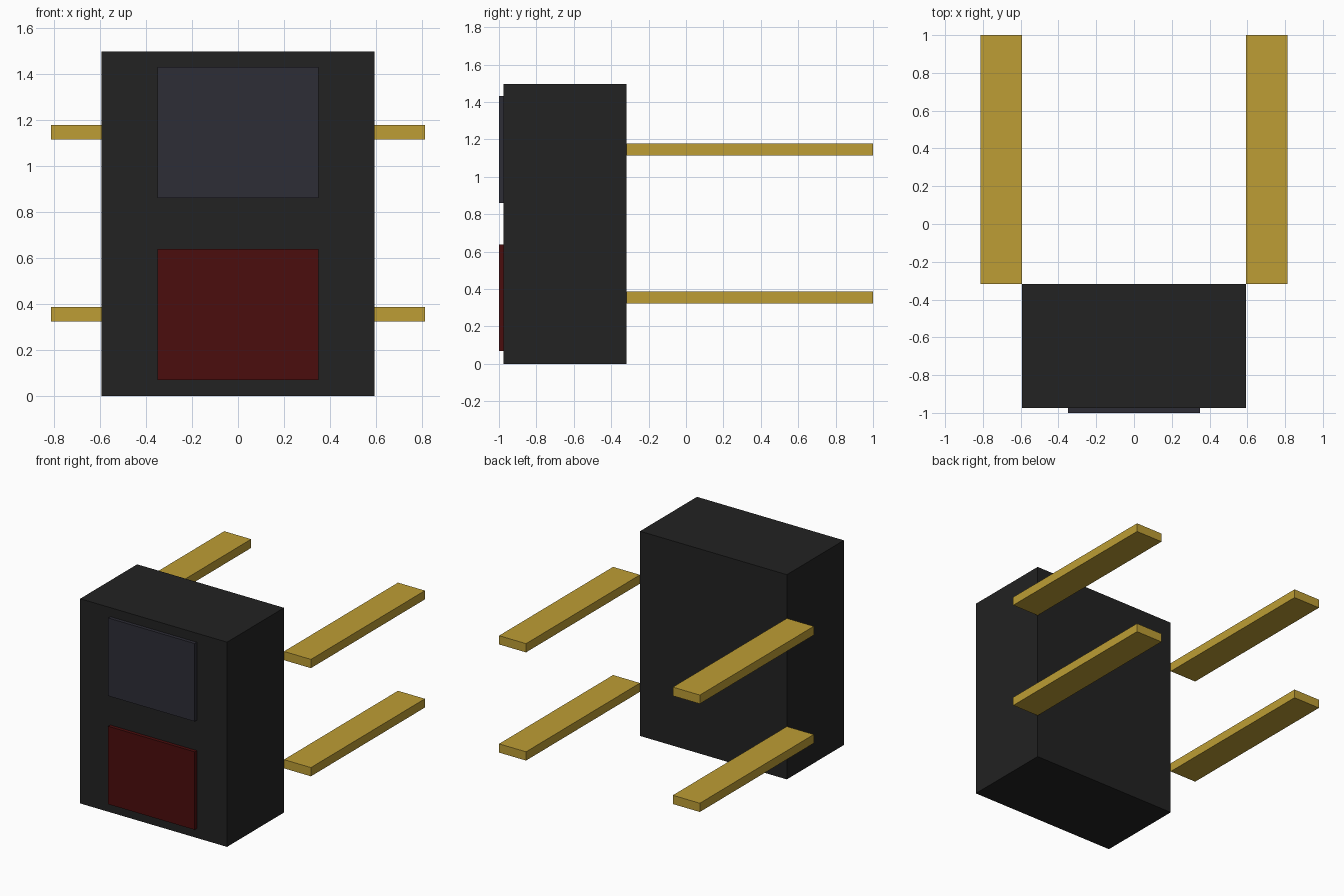
import bpy

default = bpy.data.objects.get("Cube")
if default:
    bpy.data.objects.remove(default, do_unlink=True)


def material(name, colour):
    mat = bpy.data.materials.new(name)
    mat.use_nodes = True
    mat.diffuse_color = (*colour, 1)
    bsdf = next(n for n in mat.node_tree.nodes if n.type == "BSDF_PRINCIPLED")
    bsdf.inputs["Base Color"].default_value = (*colour, 1)
    return mat


def box(name, low, high, mat):
    """Flat-shaded box between two opposite corners."""
    centre = [(a + b) / 2 for a, b in zip(low, high)]
    bpy.ops.mesh.primitive_cube_add(size=1, location=centre)
    obj = bpy.context.object
    obj.name = name
    obj.scale = [b - a for a, b in zip(low, high)]
    bpy.ops.object.transform_apply(location=False, rotation=False, scale=True)
    obj.data.materials.append(mat)
    return obj


black = material("charcoal black", (0.016, 0.016, 0.016))
slate = material("dark slate", (0.027, 0.026, 0.037))
red = material("dark red", (0.07, 0.004, 0.004))
gold = material("gold", (0.51, 0.34, 0.035))

FRONT, BACK = -0.975, -0.317

# Cabinet body
box("cabinet", (-0.594, FRONT, 0), (0.594, BACK, 1.497), black)

# Raised front panels
box("upper_panel", (-0.35, -1, 0.861), (0.35, FRONT, 1.431), slate)
box("lower_panel", (-0.35, -1, 0.069), (0.35, FRONT, 0.639), red)

# Two pairs of bars reaching backwards from the rear corners
for level, z in (("lower", 0.323), ("upper", 1.114)):
    for side, x in (("right", -0.812), ("left", 0.594)):
        box(f"{level}_{side}_bar", (x, BACK, z), (x + 0.218, 1, z + 0.064), gold)
